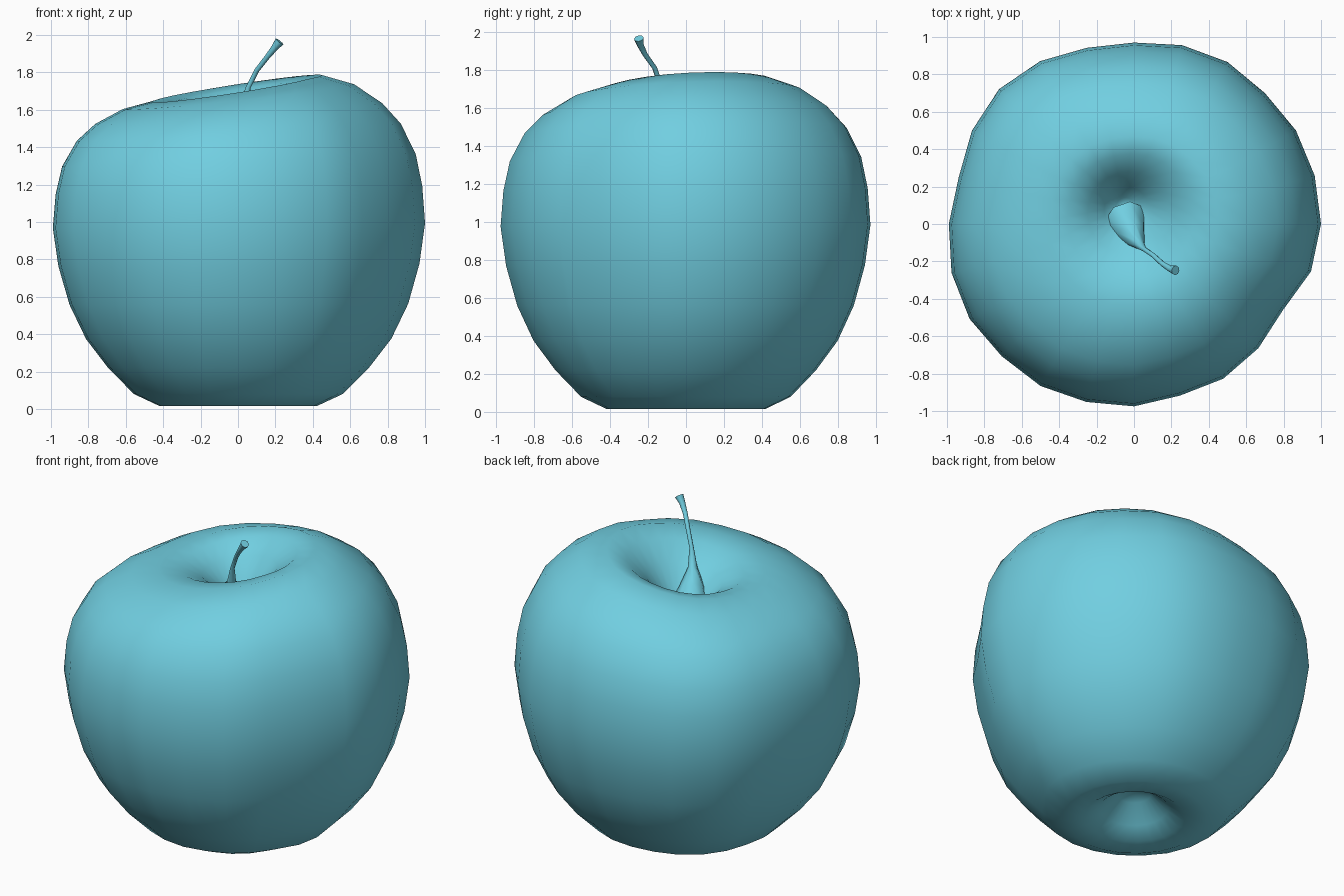
import bpy, bmesh, math
from mathutils import Vector

cube = bpy.data.objects.get("Cube")
if cube:
    bpy.data.objects.remove(cube, do_unlink=True)

# One flat colour for the whole fruit
skin = bpy.data.materials.new("sky blue")
skin.use_nodes = True
colour = (0.165, 0.62, 0.75, 1)
skin.diffuse_color = colour
skin.node_tree.nodes["Principled BSDF"].inputs["Base Color"].default_value = colour


def loft(name, rings, start=None, end=None):
    """Skin a list of point rings, closing each end on an optional pole."""
    bm = bmesh.new()
    loops = [[bm.verts.new(p) for p in ring] for ring in rings]
    n = len(loops[0])
    for a, b in zip(loops, loops[1:]):
        for i in range(n):
            j = (i + 1) % n
            bm.faces.new((a[i], a[j], b[j], b[i]))
    for loop, pole in ((loops[0], start), (loops[-1], end)):
        if pole is None:
            bm.faces.new(loop)
        else:
            tip = bm.verts.new(pole)
            for i in range(n):
                bm.faces.new((loop[i], loop[(i + 1) % n], tip))
    bmesh.ops.recalc_face_normals(bm, faces=bm.faces)
    mesh = bpy.data.meshes.new(name)
    bm.to_mesh(mesh)
    bm.free()
    mesh.materials.append(skin)
    obj = bpy.data.objects.new(name, mesh)
    bpy.context.collection.objects.link(obj)
    bpy.ops.object.select_all(action="DESELECT")
    obj.select_set(True)
    bpy.context.view_layer.objects.active = obj
    bpy.ops.object.shade_smooth_by_angle(angle=math.radians(60))
    return obj


# Fruit body: a turned profile, lobed around its girth and tilted at the top
profile = [(.1, .17), (.2, .075), (.29, .02), (.42, .015), (.56, .08), (.7, .22),
           (.82, .375), (.91, .56), (.97, .77), (1, .98), (.985, 1.17),
           (.95, 1.33), (.87, 1.48), (.77, 1.58), (.62, 1.67), (.46, 1.713),
           (.34, 1.69), (.22, 1.61), (.12, 1.5), (.05, 1.41)]
girth = [1, 1, 1, .99, 1, .99, .97, .975, 1.005, 1.02, 1, .97,
         .99, 1.01, 1.015, 1, 1, .985, .975, .95, .955, .94, .92, .98]


def body_point(r, z, i):
    a = math.tau * i / len(girth)
    lobe = 1 + (girth[i] - 1) * min(1, r * 1.1)
    tilt = (.07 * math.cos(a) + .022 * math.sin(a)) * min(1, r / .45)
    sink = max(0, 1 - r / .55) if z > 1 else 0   # hollow sits off centre
    return Vector((r * lobe * math.cos(a) - .05 * sink,
                   r * lobe * math.sin(a) + .1 * sink,
                   z + tilt * (z / 1.7) ** 3))


loft("fruit_body",
     [[body_point(r, z, i) for i in range(len(girth))] for r, z in profile],
     (0, 0, .2), (-.05, .1, 1.39))

# Stem: flares out of the hollow, bends forward and ends in a wider tip
path = [((-.04, .02, 1.42), .12), ((-.01, -.05, 1.52), .075), ((.03, -.11, 1.61), .028),
        ((.055, -.135, 1.72), .013), ((.1, -.165, 1.81), .013),
        ((.155, -.215, 1.88), .014), ((.195, -.24, 1.93), .018),
        ((.222, -.248, 1.965), .026)]
points = [Vector(p) for p, _ in path]
rings = []
for k, (p, (_, rad)) in enumerate(zip(points, path)):
    along = (points[min(k + 1, len(path) - 1)] - points[max(k - 1, 0)]).normalized()
    side = along.cross(Vector((0, 1, 0))).normalized()
    up = side.cross(along)
    rings.append([p + rad * (side * math.cos(t) + up * math.sin(t))
                  for t in (math.tau * s / 8 for s in range(8))])
loft("stem", rings)
